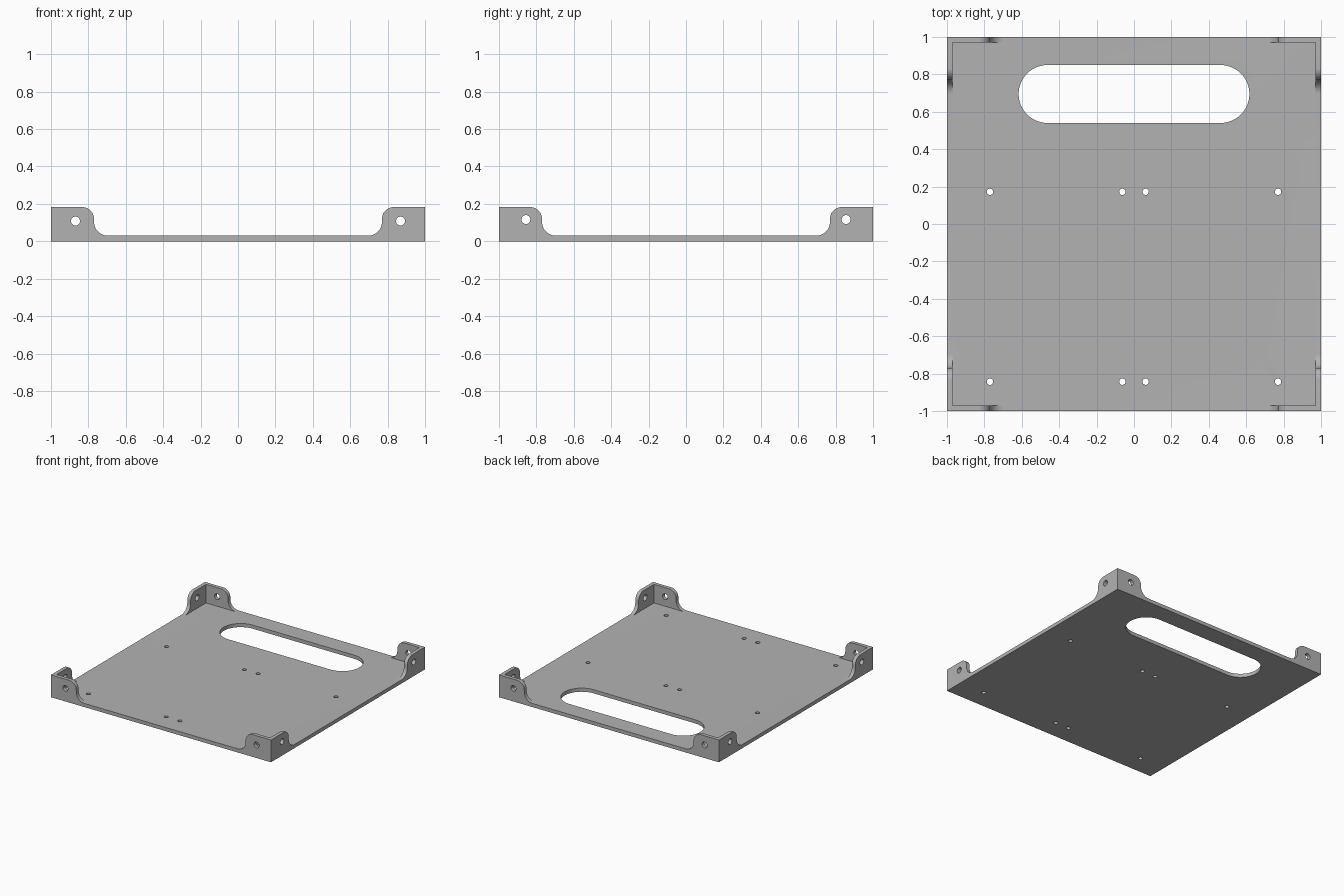
import bpy, bmesh
from math import sin, cos, pi
from mathutils import Vector

old = bpy.data.objects.get("Cube")
if old:
    bpy.data.objects.remove(old, do_unlink=True)

HEIGHT, SHEET = 0.183, 0.03      # bracket height, sheet thickness
TAB, R_TOP, R_LOW = 0.77, 0.063, 0.075

grey = bpy.data.materials.new("plain grey")
grey.use_nodes = True
colour = (0.45, 0.45, 0.45, 1)
grey.diffuse_color = colour
grey.node_tree.nodes["Principled BSDF"].inputs["Base Color"].default_value = colour


def arc(cx, cy, r, start, end, steps=12):
    angles = [start + (end - start) * i / steps for i in range(steps + 1)]
    return [(cx + r * cos(a), cy + r * sin(a)) for a in angles]


def circle(cx, cy, r):
    return arc(cx, cy, r, 0, 2 * pi, 24)[:-1]


# Map profile coordinates (u, v) and depth d to space, by extrusion axis
PLACE = {
    "x": lambda u, v, d: Vector((d, u, v)),
    "y": lambda u, v, d: Vector((u, d, v)),
    "z": lambda u, v, d: Vector((u, v, d)),
}


def prism(name, outlines, axis, low, high):
    bm = bmesh.new()
    for outline in outlines:
        base = bm.faces.new([bm.verts.new(PLACE[axis](u, v, low)) for u, v in outline])
        ext = bmesh.ops.extrude_face_region(bm, geom=[base], use_keep_orig=True)
        top = [g for g in ext["geom"] if isinstance(g, bmesh.types.BMVert)]
        bmesh.ops.translate(bm, verts=top, vec=PLACE[axis](0, 0, high - low))
    bmesh.ops.recalc_face_normals(bm, faces=bm.faces)
    mesh = bpy.data.meshes.new(name)
    bm.to_mesh(mesh)
    bm.free()
    mesh.materials.append(grey)
    obj = bpy.data.objects.new(name, mesh)
    bpy.context.collection.objects.link(obj)
    return obj


def square(s):
    return [(-s, -s), (s, -s), (s, s), (-s, s)]


# Gap between two corner tabs: rounded tab tops above, fillets at the floor
half = arc(TAB - R_LOW, SHEET + R_LOW, R_LOW, -pi / 2, 0)
half += arc(TAB + R_TOP, HEIGHT - R_TOP, R_TOP, pi, pi / 2)
half.append((TAB + R_TOP, HEIGHT + 0.1))
notch = half + [(-u, v) for u, v in reversed(half)]

# Handle slot and the screw holes in the floor
slot = arc(0.462, 0.695, 0.155, -pi / 2, pi / 2, 24)
slot += arc(-0.462, 0.695, 0.155, pi / 2, 3 * pi / 2, 24)
screws = [circle(x, y, 0.017) for x in (-0.77, -0.062, 0.062, 0.77) for y in (-0.843, 0.172)]

tray = prism("tray", [square(1)], "z", 0, HEIGHT)
cutters = [
    prism("interior_cutter", [square(1 - SHEET)], "z", SHEET, 0.5),
    prism("front_back_gap_cutter", [notch], "y", -1.2, 1.2),
    prism("side_gap_cutter", [notch], "x", -1.2, 1.2),
    prism("floor_hole_cutter", [slot] + screws, "z", -0.2, 0.2),
    prism("front_back_hole_cutter", [circle(s * 0.869, 0.108, 0.024) for s in (-1, 1)], "y", -1.2, 1.2),
    prism("side_hole_cutter", [circle(s * 0.856, 0.116, 0.024) for s in (-1, 1)], "x", -1.2, 1.2),
]

# Cut the tray, then drop the cutters
bpy.ops.object.select_all(action="DESELECT")
bpy.context.view_layer.objects.active = tray
tray.select_set(True)
for cutter in cutters:
    cutter.hide_render = True
    mod = tray.modifiers.new(cutter.name, "BOOLEAN")
    mod.operation = "DIFFERENCE"
    mod.solver = "EXACT"
    mod.object = cutter
    bpy.ops.object.modifier_apply(modifier=mod.name)
    bpy.data.objects.remove(cutter, do_unlink=True)

bpy.ops.object.shade_smooth_by_angle(angle=pi / 6)
